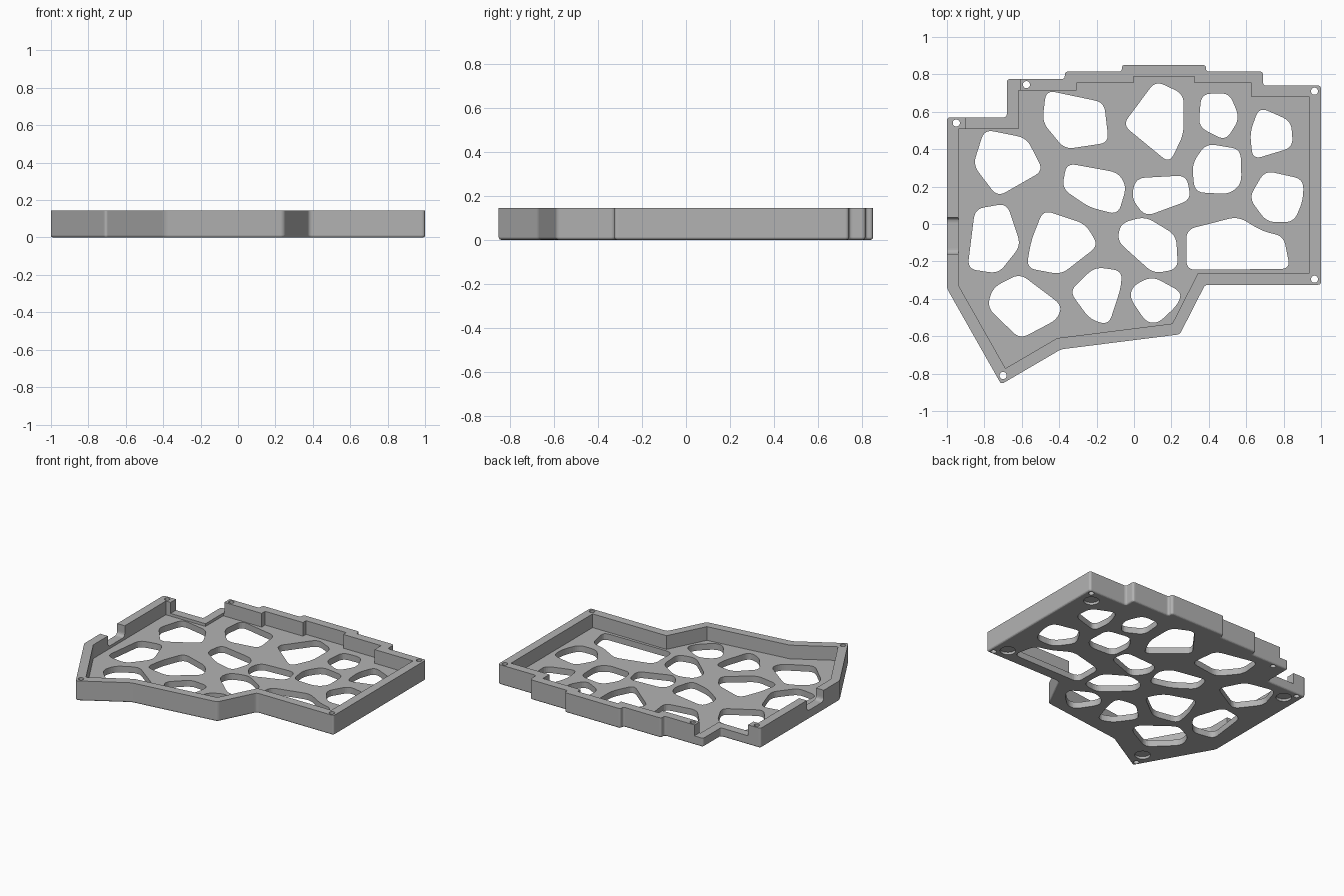
import bpy, bmesh, math
from mathutils import Vector, Matrix

HEIGHT, FLOOR, LIP, WALL, EDGE = 0.145, 0.045, 0.065, 0.062, 0.012


def ccw(points):
    pts = [Vector(p) for p in points]
    area = sum(a.x * b.y - b.x * a.y for a, b in zip(pts, pts[1:] + pts[:1]))
    return pts if area > 0 else pts[::-1]


def rounded(points, cut, steps=6):
    """Replace every corner with a small curved one."""
    pts, out = ccw(points), []
    for i, p in enumerate(pts):
        to_prev, to_next = pts[i - 1] - p, pts[(i + 1) % len(pts)] - p
        a = p + to_prev.normalized() * min(cut, to_prev.length * 0.45)
        b = p + to_next.normalized() * min(cut, to_next.length * 0.45)
        for k in range(steps + 1):
            t = k / steps
            out.append(a * (1 - t) ** 2 + p * 2 * t * (1 - t) + b * t * t)
    return out


def inset(points, dist):
    """Move a closed outline inward with mitred corners."""
    pts, out = ccw(points), []
    for i, p in enumerate(pts):
        d1 = (p - pts[i - 1]).normalized()
        d2 = (pts[(i + 1) % len(pts)] - p).normalized()
        n1, n2 = Vector((-d1.y, d1.x)), Vector((-d2.y, d2.x))
        out.append(p + (n1 + n2) * dist / (1 + n1.dot(n2)))
    return out


def circle(center, radius, sides=24):
    turn = math.tau / sides
    return [Vector(center) + radius * Vector((math.cos(i * turn), math.sin(i * turn)))
            for i in range(sides)]


def add_stack(bm, layers):
    """Skin a closed solid through (outline, height) layers."""
    rings = [[bm.verts.new((p.x, p.y, z)) for p in loop] for loop, z in layers]
    bm.faces.new(rings[0][::-1])
    bm.faces.new(rings[-1])
    n = len(rings[0])
    for low, high in zip(rings, rings[1:]):
        for i in range(n):
            j = (i + 1) % n
            bm.faces.new((low[i], low[j], high[j], high[i]))


def make_object(name, solids, matrix=None):
    bm = bmesh.new()
    for layers in solids:
        add_stack(bm, layers)
    if matrix:
        bm.transform(matrix)
    mesh = bpy.data.meshes.new(name)
    bm.to_mesh(mesh)
    bm.free()
    obj = bpy.data.objects.new(name, mesh)
    bpy.context.collection.objects.link(obj)
    return obj


def carve(target, loops, z0, z1, matrix=None):
    """Subtract prisms from the target, then discard the cutter."""
    cutter = make_object("cutter", [[(ccw(l), z0), (ccw(l), z1)] for l in loops], matrix)
    cutter.hide_render = True
    mod = target.modifiers.new("carve", 'BOOLEAN')
    mod.operation, mod.solver, mod.object = 'DIFFERENCE', 'EXACT', cutter
    bpy.context.view_layer.objects.active = target
    bpy.ops.object.modifier_apply(modifier=mod.name)
    bpy.data.objects.remove(cutter, do_unlink=True)


default = bpy.data.objects.get("Cube")
if default:
    bpy.data.objects.remove(default, do_unlink=True)

# Tray body with a softened bottom edge
outline = [(-1, .57), (-.68, .57), (-.68, .775), (-.37, .775), (-.37, .815),
           (-.065, .815), (-.065, .85), (.385, .85), (.385, .815), (.69, .815),
           (.69, .74), (1, .74), (1, -.325), (.38, -.325), (.245, -.59),
           (-.39, -.67), (-.71, -.857), (-1, -.345)]
body = rounded(outline, 0.018)
layers = []
for k in range(5):
    t = k / 4 * math.pi / 2
    layers.append((inset(body, EDGE * (1 - math.sin(t))), EDGE * (1 - math.cos(t))))
tray = make_object("keyboard_case_tray", [layers + [(body, HEIGHT)]])

# Hollow inside, leaving the wall and the floor
carve(tray, [inset(outline, WALL)], FLOOR, 1)

# Low lip at the back corner
carve(tray, [[(-.9, .45), (-.61, .45), (-.61, .9), (-.9, .9)]], LIP, 1)

# Rounded cable gap in the side wall, cut along x
along_x = Matrix(((0, 0, 1, 0), (1, 0, 0, 0), (0, 1, 0, 0), (0, 0, 0, 1)))
gap = rounded([(-.16, LIP), (.035, LIP), (.035, .4), (-.16, .4)], 0.03)
carve(tray, [gap], -1.1, -.92, along_x)

# Irregular rounded openings in the floor, row by row
back_openings = [
    [(-.47, .715), (-.16, .65), (-.135, .435), (-.37, .4), (-.49, .545)],
    [(.115, .765), (.265, .695), (.265, .48), (.19, .325), (-.06, .53)],
    [(.36, .695), (.51, .7), (.565, .565), (.49, .445), (.345, .52)],
    [(.67, .625), (.84, .55), (.85, .41), (.635, .345), (.62, .49)],
    [(-.8, .505), (-.575, .46), (-.485, .285), (-.73, .145), (-.86, .315)],
]
middle_openings = [
    [(-.36, .325), (-.085, .275), (-.04, .2), (-.085, .05), (-.24, .09), (-.385, .19)],
    [(.01, .245), (.28, .26), (.305, .13), (.06, .04), (-.015, .14)],
    [(.385, .43), (.57, .4), (.575, .215), (.51, .16), (.325, .17), (.31, .32)],
    [(.7, .285), (.905, .24), (.905, .13), (.855, .01), (.71, .01), (.615, .14)],
    [(-.85, .08), (-.68, .11), (-.605, -.115), (-.725, -.265), (-.89, -.24)],
]
front_openings = [
    [(-.485, .075), (-.26, 0), (-.19, -.115), (-.39, -.27), (-.575, -.235), (-.55, -.09)],
    [(-.07, .005), (.06, .04), (.225, -.06), (.235, -.24), (.105, -.265), (-.09, -.09)],
    [(.28, -.03), (.555, .04), (.69, -.04), (.8, -.065), (.835, -.24), (.28, -.245)],
    [(-.61, -.265), (-.385, -.435), (-.41, -.51), (-.61, -.615), (-.785, -.445), (-.755, -.34)],
    [(-.21, -.23), (-.065, -.25), (-.07, -.34), (-.135, -.54), (-.235, -.51), (-.345, -.36)],
    [(.1, -.28), (.255, -.365), (.235, -.43), (.13, -.53), (.065, -.525), (-.025, -.39), (0, -.325)],
]
for row in (back_openings, middle_openings, front_openings):
    carve(tray, [rounded(shape, 0.05) for shape in row], -1, 1)

# Screw holes through the wall corners
screws = [(-.95, .54), (-.575, .745), (.965, .71), (.965, -.295), (-.7, -.81)]
carve(tray, [circle(c, 0.019) for c in screws], -1, 1)

# Round foot recesses in the underside
feet = [(.9, .635), (.9, -.225), (-.895, .475), (-.67, -.71)]
carve(tray, [circle(c, 0.052, 32) for c in feet], -1, 0.018)

# Single grey plastic
grey = bpy.data.materials.new("grey_plastic")
grey.use_nodes = True
colour = (0.45, 0.45, 0.45, 1)
grey.diffuse_color = colour
grey.node_tree.nodes["Principled BSDF"].inputs["Base Color"].default_value = colour
tray.data.materials.clear()
tray.data.materials.append(grey)
for face in tray.data.polygons:
    face.material_index = 0
